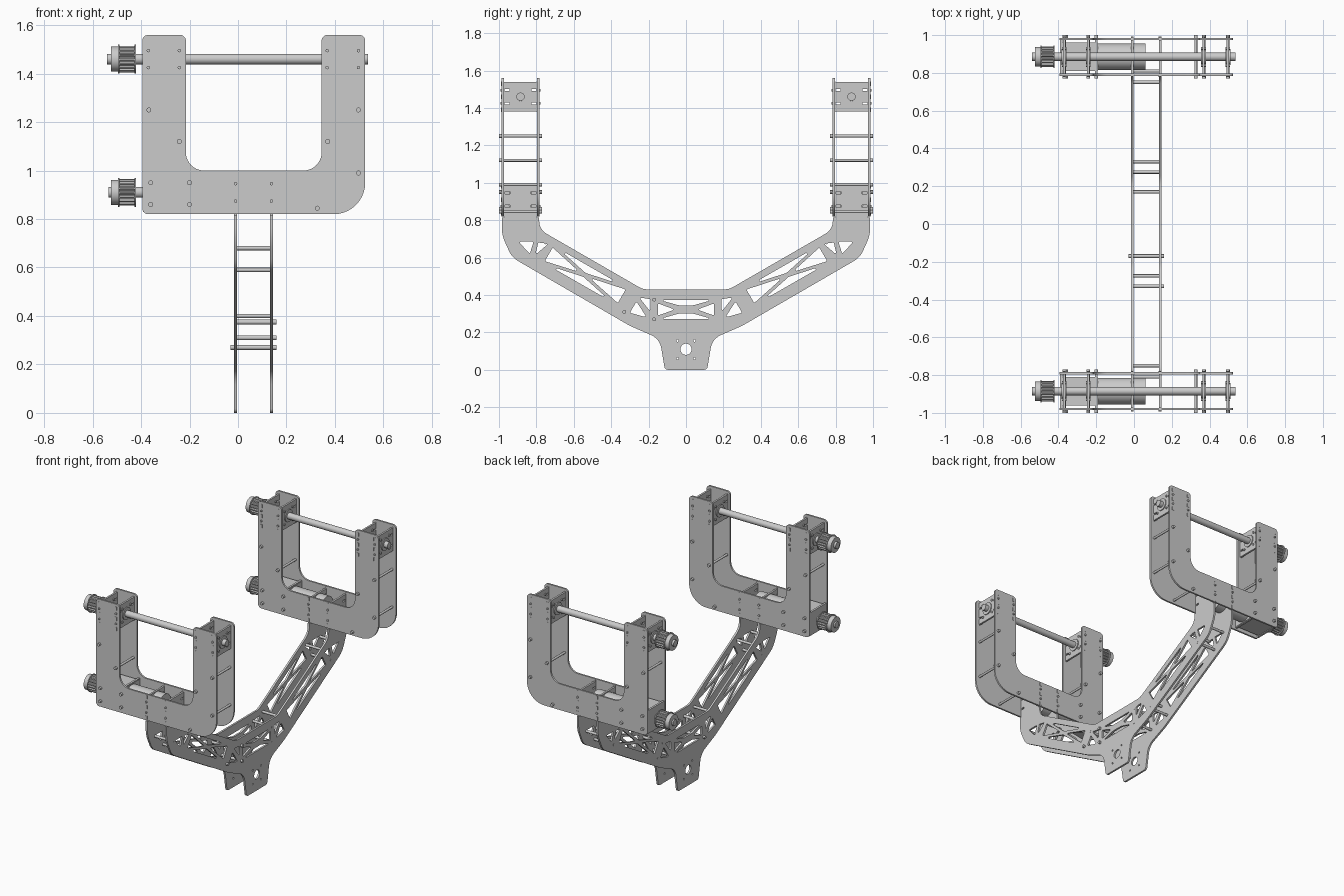
import bpy, bmesh, math
from mathutils import Matrix, Vector

cube = bpy.data.objects.get("Cube")
if cube:
    bpy.data.objects.remove(cube, do_unlink=True)

metal = bpy.data.materials.new("grey metal")
metal.use_nodes = True
GREY = (0.6, 0.6, 0.6, 1)
metal.diffuse_color = GREY
metal.node_tree.nodes["Principled BSDF"].inputs["Base Color"].default_value = GREY

# Axis frames: columns are the sheet's u, v and thickness directions
FACING_X = Matrix(((0, 0, 1), (1, 0, 0), (0, 1, 0))).to_4x4()
FACING_Y = Matrix(((1, 0, 0), (0, 0, -1), (0, 1, 0))).to_4x4()
made = []


def add(name, mesh):
    obj = bpy.data.objects.new(name, mesh)
    bpy.context.collection.objects.link(obj)
    mesh.materials.clear()
    mesh.materials.append(metal)
    made.append(obj)
    return obj


def fillet(corners, steps=6):
    """Round each (u, v, radius) corner with a tangent arc."""
    out = []
    for i, (u, v, r) in enumerate(corners):
        p = Vector((u, v))
        if r == 0:
            out.append(p)
            continue
        a = (Vector(corners[i - 1][:2]) - p).normalized()
        b = (Vector(corners[(i + 1) % len(corners)][:2]) - p).normalized()
        half = a.angle(b) / 2
        centre = p + (a + b).normalized() * r / math.sin(half)
        reach = r / math.tan(half)
        start = p + a * reach - centre
        sweep = math.pi - 2 * half
        if a.x * b.y - a.y * b.x > 0:
            sweep = -sweep
        for k in range(steps + 1):
            c, s = math.cos(sweep * k / steps), math.sin(sweep * k / steps)
            out.append(centre + Vector((start.x * c - start.y * s, start.x * s + start.y * c)))
    return out


def circle(u, v, r, n=16):
    return [Vector((u + r * math.cos(math.tau * k / n), v + r * math.sin(math.tau * k / n)))
            for k in range(n)]


def rect(u, v, w, h):
    return [Vector((u + i * w / 2, v + j * h / 2)) for i, j in ((-1, -1), (1, -1), (1, 1), (-1, 1))]


def sheet(name, loops, thick, frame, place):
    """Flat plate cut from an outline and inner holes."""
    curve = bpy.data.curves.new(name, "CURVE")
    curve.dimensions, curve.fill_mode, curve.extrude = "2D", "BOTH", thick / 2
    for loop in loops:
        s = curve.splines.new("POLY")
        s.points.add(len(loop) - 1)
        for pt, co in zip(s.points, loop):
            pt.co = (co.x, co.y, 0, 1)
        s.use_cyclic_u = True
    tmp = bpy.data.objects.new(name, curve)
    bpy.context.collection.objects.link(tmp)
    bpy.context.view_layer.update()
    mesh = bpy.data.meshes.new_from_object(tmp.evaluated_get(bpy.context.evaluated_depsgraph_get()))
    bpy.data.objects.remove(tmp, do_unlink=True)
    mesh.transform(Matrix.Translation(place) @ frame)
    return add(name, mesh)


def rod(name, a, b, r, sides=16):
    a, b = Vector(a), Vector(b)
    bm = bmesh.new()
    turn = Vector((0, 0, 1)).rotation_difference(b - a).to_matrix().to_4x4()
    bmesh.ops.create_cone(bm, cap_ends=True, segments=sides, radius1=r, radius2=r,
                          depth=(b - a).length, matrix=Matrix.Translation((a + b) / 2) @ turn)
    mesh = bpy.data.meshes.new(name)
    bm.to_mesh(mesh)
    bm.free()
    return add(name, mesh)


def box(name, centre, size):
    bm = bmesh.new()
    bmesh.ops.create_cube(bm, size=1, matrix=Matrix.Translation(centre) @ Matrix.Diagonal((*size, 1)))
    mesh = bpy.data.meshes.new(name)
    bm.to_mesh(mesh)
    bm.free()
    return add(name, mesh)


def pulley(name, y, z):
    rod(name + "_hub", (-0.525, y, z), (-0.495, y, z), 0.052, 32)
    for x in (-0.492, -0.424):
        rod(name + "_flange", (x - 0.003, y, z), (x + 0.003, y, z), 0.06, 32)
    n = 18
    teeth = []
    for k in range(n * 4):
        r = 0.055 if k % 4 < 2 else 0.048
        ang = math.tau * k / (n * 4)
        teeth.append(Vector((r * math.cos(ang), r * math.sin(ang))))
    sheet(name + "_teeth", [teeth], 0.064, FACING_X, (-0.458, y, z))


MID, GAP = 0.885, 0.095          # yoke centre and half spacing of its plates
SHAFT_Z, MOTOR_Z = 1.46, 0.91
SPINE_X = (-0.01, 0.138)
BEARING_X = (-0.37, -0.242, 0.368, 0.497)

# U-shaped yoke outline
yoke = fillet([(-0.395, 0.82, 0.025), (0.525, 0.82, 0.13), (0.525, 1.56, 0.025), (0.345, 1.56, 0.025),
               (0.345, 1.0, 0.075), (-0.215, 1.0, 0.075), (-0.215, 1.56, 0.025), (-0.395, 1.56, 0.025)], 10)
standoffs = [(-0.368, 1.25), (-0.242, 1.12), (0.37, 1.12), (0.497, 1.25), (0.497, 0.99), (0.327, 0.845)]
motor_screws = [(x, z) for x in (-0.36, -0.2) for z in (0.95, 0.86)]

for side, word in ((1, "back"), (-1, "front")):
    yc = side * MID
    faces = [(yc - GAP, -1), (yc + GAP, 1)]
    for y, _ in faces:
        sheet(word + "_yoke_plate", [yoke], 0.012, FACING_Y, (0, y, 0))

    # Standoffs and screw heads
    for x, z in standoffs:
        rod(word + "_standoff", (x, yc - GAP, z), (x, yc + GAP, z), 0.008)
    for x, z in standoffs + motor_screws:
        for y, out in faces:
            rod(word + "_screw_head", (x, y, z), (x, y + out * 0.02, z), 0.01)

    # Interlocking tabs and slot screws
    for x, zc, pitch in [(x, SHAFT_Z, 0.07) for x in BEARING_X] + [(x, MOTOR_Z, 0.072) for x in SPINE_X]:
        for y, out in faces:
            for k in (-1, 0, 1):
                box(word + "_tab", (x, y, zc + k * pitch), (0.013, 0.016, 0.024))
            for k in (-0.5, 0.5):
                rod(word + "_slot_screw", (x, y, zc + k * pitch), (x, y + out * 0.013, zc + k * pitch), 0.007)

    # Bearing plates with collars and bolts around the shaft
    for x in BEARING_X:
        holes = [rect(i * 0.072, j * 0.036, 0.026, 0.012) for i in (-1, 1) for j in (-1, 1)]
        sheet(word + "_bearing_plate", [rect(0, 0, 0.178, 0.16), circle(0, 0, 0.03)] + holes,
              0.013, FACING_X, (x, yc, SHAFT_Z))
        sheet(word + "_bearing", [circle(0, 0, 0.042, 32), circle(0, 0, 0.022, 32)],
              0.026, FACING_X, (x, yc, SHAFT_Z))
        for i in (-1, 1):
            for j in (-1, 1):
                y, z = yc + i * 0.045, SHAFT_Z + j * 0.045
                rod(word + "_bearing_bolt", (x - 0.012, y, z), (x + 0.012, y, z), 0.008)

    # Drive shaft, motor and pulleys
    rod(word + "_shaft", (-0.54, yc, SHAFT_Z), (0.537, yc, SHAFT_Z), 0.022, 24)
    rod(word + "_motor_shaft", (-0.535, yc, MOTOR_Z), (-0.38, yc, MOTOR_Z), 0.022, 24)
    box(word + "_gearbox_face", (-0.386, yc, MOTOR_Z), (0.014, 0.176, 0.16))
    box(word + "_gearbox", (-0.29, yc, MOTOR_Z), (0.2, 0.15, 0.15))
    box(word + "_motor_mount", (-0.2, yc, MOTOR_Z), (0.014, 0.176, 0.16))
    rod(word + "_motor", (-0.19, yc, MOTOR_Z), (0.06, yc, MOTOR_Z), 0.07, 32)
    pulley(word + "_upper_pulley", yc, SHAFT_Z)
    pulley(word + "_lower_pulley", yc, MOTOR_Z)


# Spine plate outline, one half then mirrored
half = [(0.113, 0, 0.02), (0.14, 0.165, 0.09), (0.30, 0.235, 0.1), (0.93, 0.60, 0.12), (0.985, 0.72, 0.2),
        (0.985, 0.815, 0), (0.974, 0.815, 0), (0.974, 0.985, 0), (0.796, 0.985, 0), (0.796, 0.815, 0),
        (0.785, 0.815, 0), (0.785, 0.75, 0.08), (0.23, 0.43, 0.1)]
outline = fillet(half + [(-y, z, r) for y, z, r in reversed(half)])


# Lattice openings along the sloping arm
def arm(s, t):
    return 0.335 + 0.867 * s - 0.498 * t, 0.388 + 0.498 * s + 0.867 * t


openings = [[arm(0.05, 0.052 * k), arm(0.43, 0.052 * k), arm(0.24, 0.012 * k)] for k in (-1, 1)]
openings += [[arm(a, 0.042), arm(a, -0.042), arm(b, 0)] for a, b in ((0.01, 0.21), (0.46, 0.27))]
openings += [[(0.19, 0.377), (0.25, 0.387), (0.19, 0.31)], [(0.21, 0.28), (0.30, 0.305), (0.265, 0.365)],
             [(0.815, 0.685), (0.895, 0.685), (0.835, 0.62)], [(0.735, 0.675), (0.79, 0.68), (0.805, 0.615)],
             [(0.15, 0.355), (0.15, 0.29), (0.06, 0.322)]]
cuts = [circle(0, 0.11, 0.03, 32)]
for m in (-1, 1):
    cuts += [fillet([(m * y, z, 0.005) for y, z in tri], 3) for tri in openings]
    cuts += [circle(m * 0.045, z, 0.006) for z in (0.06, 0.155)]
    cuts += [rect(m * (MID + i * 0.07), MOTOR_Z + j * 0.036, 0.026, 0.012) for i in (-1, 1) for j in (-1, 1)]
cuts += [fillet([(-0.14, 0.373, 0.003), (0.14, 0.373, 0.003), (0.04, 0.345, 0.03), (-0.04, 0.345, 0.03)]),
         fillet([(-0.14, 0.272, 0.003), (0.14, 0.272, 0.003), (0.04, 0.3, 0.03), (-0.04, 0.3, 0.03)])]
for x in SPINE_X:
    sheet("spine_plate", [outline] + cuts, 0.013, FACING_X, (x, 0, 0))

# Cross bars tying the spine plates together
for m in (-1, 1):
    for y, z in [(0.75, 0.68), (0.9, 0.68), (0.81, 0.59), (0.275, 0.4), (0.17, 0.375), (0.33, 0.31), (0.17, 0.27)]:
        rod("cross_bar", (SPINE_X[0] - 0.007, m * y, z), (SPINE_X[1] + 0.007, m * y, z), 0.009)
for y, z, left in [(-0.17, 0.375, 0), (-0.17, 0.27, 1), (-0.33, 0.31, 0)]:
    rod("spine_bolt", (SPINE_X[0] - 0.02 * left, y, z), (SPINE_X[1] + 0.02, y, z), 0.01)

# Smooth round parts, keep hard edges
bpy.ops.object.select_all(action="DESELECT")
for obj in made:
    obj.select_set(True)
bpy.context.view_layer.objects.active = made[0]
bpy.ops.object.shade_smooth_by_angle(angle=math.radians(30))
